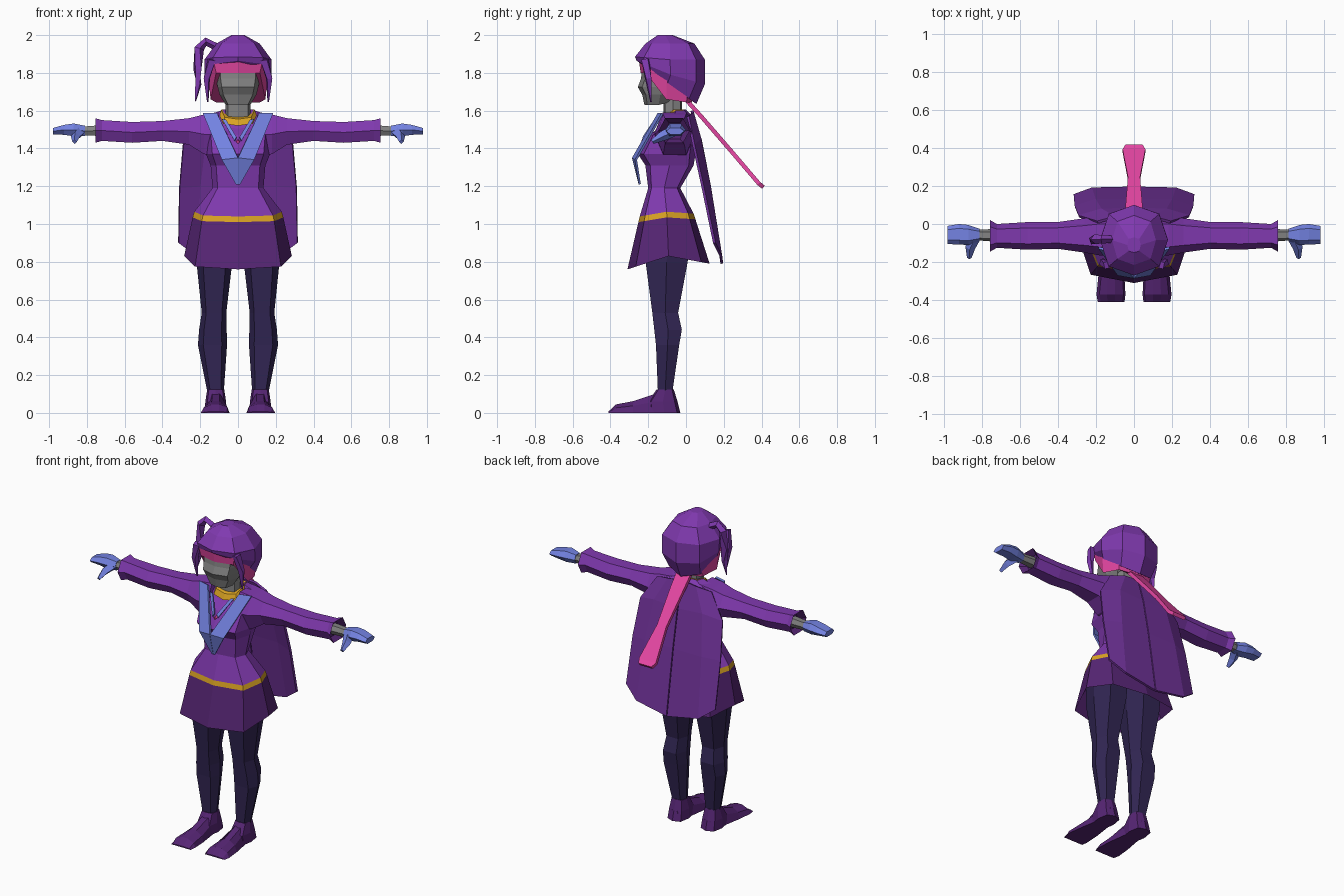
import bpy, bmesh, math
from mathutils import Vector

if "Cube" in bpy.data.objects:
    bpy.data.objects.remove(bpy.data.objects["Cube"])


def material(name, r, g, b):
    lin = [((c / 255 + 0.055) / 1.055) ** 2.4 for c in (r, g, b)]
    m = bpy.data.materials.new(name)
    m.diffuse_color = (*lin, 1)
    m.use_nodes = True
    m.node_tree.nodes["Principled BSDF"].inputs["Base Color"].default_value = m.diffuse_color
    return m


PURPLE = material("purple", 128, 57, 175)
DARK = material("dark purple", 86, 37, 116)
PINK = material("pink", 228, 70, 162)
GOLD = material("gold", 218, 163, 35)
BLUE = material("periwinkle", 115, 130, 225)
NAVY = material("dark navy", 50, 38, 84)
GREY = material("grey", 130, 130, 130)
CAPE = material("cape purple", 112, 50, 153)


def finish(name, verts, faces, mats, idx=None, mirror=False, thick=0):
    me = bpy.data.meshes.new(name)
    me.from_pydata(verts, [], faces)
    for m in mats:
        me.materials.append(m)
    if idx:
        for p, i in zip(me.polygons, idx):
            p.material_index = i
    bm = bmesh.new()
    bm.from_mesh(me)
    bmesh.ops.recalc_face_normals(bm, faces=bm.faces)
    bm.to_mesh(me)
    bm.free()
    ob = bpy.data.objects.new(name, me)
    bpy.context.collection.objects.link(ob)
    if thick:
        s = ob.modifiers.new("thickness", 'SOLIDIFY')
        s.thickness, s.offset = thick, 0
    if mirror:
        ob.modifiers.new("mirror", 'MIRROR').use_mirror_merge = False
    return ob


def loft(name, rings, mats, bands=None, mirror=False):
    """Join rings of points with quads; bands gives a material index per band."""
    n = len(rings[0])
    verts = [tuple(p) for r in rings for p in r]
    faces, idx = [], []
    bands = bands or [0] * (len(rings) - 1)
    for k, b in enumerate(bands):
        for i in range(n):
            j = (i + 1) % n
            faces.append((k * n + i, k * n + j, k * n + n + j, k * n + n + i))
            idx.append(b)
    faces += [tuple(range(n)), tuple(range(len(verts) - n, len(verts)))]
    idx += [bands[0], bands[-1]]
    return finish(name, verts, faces, mats, idx, mirror)


def squared(v, p):
    return math.copysign(abs(v) ** p, v) if abs(v) > 1e-6 else 0


def level(z, w, yf, yb, df=0, db=0, cx=0, n=8, p=0.65):
    """Horizontal ring; df and db lift its front and back."""
    pts = []
    for i in range(n):
        a = math.tau * i / n
        c, s = squared(math.cos(a), p), squared(math.sin(a), p)
        pts.append((cx + w * c, (yf + yb) / 2 + (yb - yf) / 2 * s,
                    z + (db * s if s > 0 else -df * s)))
    return pts


def upright(x, y0, y1, z0, z1, n=6):
    """Ring across the x axis."""
    return [(x, (y0 + y1) / 2 + (y1 - y0) / 2 * squared(math.cos(math.tau * i / n), .8),
             (z0 + z1) / 2 + (z1 - z0) / 2 * math.sin(math.tau * i / n) / math.sin(math.pi / 3))
            for i in range(n)]


def tube(name, path, mat, mirror=False, n=4):
    """Tapered strand along (x, y, z, radius) points."""
    rings = []
    for k, (x, y, z, r) in enumerate(path):
        a, b = path[max(k - 1, 0)], path[min(k + 1, len(path) - 1)]
        q = (Vector(b[:3]) - Vector(a[:3])).to_track_quat('Z', 'Y')
        rings.append([Vector((x, y, z)) + q @ Vector((r * math.cos(math.tau * i / n),
                      r * math.sin(math.tau * i / n), 0)) for i in range(n)])
    return loft(name, rings, [mat], mirror=mirror)


def sheet(name, rows, mat, thick, mirror=False):
    n = len(rows[0])
    faces = [(k * n + i, k * n + i + 1, k * n + n + i + 1, k * n + n + i)
             for k in range(len(rows) - 1) for i in range(n - 1)]
    return finish(name, [p for r in rows for p in r], faces, [mat], None, mirror, thick)


# Tunic, belt and skirt
loft("tunic_and_skirt", [
    level(1.605, .075, -.11, .0, -.06), level(1.575, .17, -.14, .03, -.07),
    level(1.47, .18, -.20, .06), level(1.37, .17, -.255, .05),
    level(1.31, .145, -.215, .04), level(1.19, .135, -.20, -.03),
    level(1.065, .232, -.245, .04, -.025, -.01), level(1.035, .24, -.252, .05, -.025, -.01),
    level(.83, .285, -.31, .125, -.07, -.04), level(.95, .22, -.25, .05)],
    [PURPLE, GOLD, DARK], [0, 0, 0, 0, 0, 0, 1, 2, 2])

# Neck and gold neckband
loft("neck", [level(1.50, .065, -.12, -.02), level(1.68, .065, -.12, -.02)], [GREY])
loft("neckband", [level(1.575, .098, -.15, .0, -.055), level(1.605, .088, -.135, .0, -.05)], [GOLD])

# V-shaped collar, inner trim and brooch
sheet("collar", [[(.185, -.125, 1.585), (.11, -.145, 1.585)],
                 [(.085, -.265, 1.34), (0, -.28, 1.35)],
                 [(.01, -.245, 1.21), (0, -.245, 1.21)]], BLUE, .012, True)
sheet("inner_trim", [[(.085, -.16, 1.555), (.062, -.165, 1.55)],
                     [(.018, -.23, 1.44), (.008, -.225, 1.46)]], BLUE, .009, True)
tube("brooch", [(0, -.20, 1.44, .012), (0, -.235, 1.435, .009)], PINK)

# Sleeves with hollow cuffs, wrists, gloves
loft("sleeve", [upright(.10, -.17, .05, 1.36, 1.59), upright(.18, -.165, .045, 1.37, 1.58),
                upright(.26, -.15, .03, 1.42, 1.56), upright(.40, -.13, .01, 1.44, 1.545),
                upright(.56, -.135, .01, 1.43, 1.54), upright(.72, -.125, 0, 1.44, 1.55),
                upright(.755, -.145, .02, 1.43, 1.56), upright(.72, -.11, -.01, 1.45, 1.535)],
     [PURPLE, DARK], [0, 0, 0, 0, 0, 0, 1], True)
loft("wrist", [upright(.70, -.095, -.025, 1.465, 1.525),
               upright(.83, -.085, -.03, 1.47, 1.515)], [GREY], mirror=True)
loft("glove", [upright(.81, -.09, -.025, 1.465, 1.52), upright(.87, -.11, -.005, 1.465, 1.532),
               upright(.92, -.108, 0, 1.472, 1.525), upright(.98, -.105, -.01, 1.475, 1.508)],
     [BLUE], mirror=True)
tube("thumb", [(.835, -.07, 1.49, .03), (.86, -.125, 1.465, .026), (.865, -.178, 1.435, .012)],
     BLUE, True)

# Leggings and boots
loft("legging", [level(.95, .10, -.22, .03, cx=.125, n=6), level(.80, .095, -.225, .02, cx=.125, n=6),
                 level(.53, .065, -.185, -.035, cx=.127, n=6),
                 level(.44, .073, -.175, -.015, cx=.133, n=6),
                 level(.36, .077, -.165, -.03, cx=.135, n=6),
                 level(.10, .042, -.152, -.07, cx=.118, n=6)], [NAVY], mirror=True)
loft("boot_ankle", [level(.0, .058, -.20, -.03, cx=.118), level(.06, .055, -.20, -.045, cx=.118),
                    level(.125, .045, -.155, -.065, cx=.118)], [DARK], mirror=True)
boot = [(-.05, .08, .155, .06), (-.15, .068, .165, .105), (-.28, .05, .188, .062),
        (-.37, .045, .197, .045), (-.41, .05, .19, .008)]
loft("boot_foot", [[(a, y, 0), (b, y, 0), (b - .015, y, h * .6), ((a + b) / 2 + .02, y, h),
                    ((a + b) / 2 - .02, y, h), (a + .01, y, h * .6)] for y, a, b, h in boot],
     [DARK], mirror=True)

# Split cape
sheet("cape", [[(.003, .03, 1.60), (.10, .035, 1.59), (.19, .01, 1.57)],
               [(.003, .078, 1.44), (.17, .075, 1.45), (.29, .04, 1.42)],
               [(.003, .125, 1.20), (.20, .125, 1.20), (.31, .09, 1.19)],
               [(.003, .19, .79), (.22, .185, .83), (.315, .15, .90)]], CAPE, .014, True)

# Face
loft("face", [level(1.63, .065, -.22, -.07, 0, .02), level(1.685, .098, -.232, -.04),
              level(1.725, .108, -.255, -.03), level(1.77, .115, -.238, -.02),
              level(1.86, .115, -.228, -.02)], [GREY])

# Head wrap: narrow on the brow, deep around the sides and nape
brow = level(1.66, .145, -.24, .03, 0, -.02)
brow = [(x, y, 1.80 if y < -.15 else z) for x, y, z in brow]
loft("head_wrap", [level(1.80, .16, -.25, .05, .07, -.04), brow], [PINK])
sheet("wrap_tail", [[(-w, y, z), (w, y, z)] for w, y, z in
                    [(.05, -.02, 1.68), (.045, .08, 1.57), (.032, .24, 1.385),
                     (.06, .385, 1.215), (.045, .41, 1.195)]], PINK, .022)

# Hair cap, side locks and side ponytail
loft("hair", [level(2.0, .035, -.15, -.07), level(1.955, .115, -.215, .045, p=.8),
              level(1.87, .178, -.27, .10, .015, p=.85), level(1.79, .178, -.262, .10, .075, -.05, p=.85),
              level(1.745, .152, -.25, .055, .115, -.11, p=.85)], [PURPLE])
tube("side_lock", [(.14, -.215, 1.87, .025), (.165, -.20, 1.77, .02), (.16, -.185, 1.645, .004)],
     PURPLE, True)
tube("side_ponytail", [(-.12, -.08, 1.94, .02), (-.17, -.08, 1.965, .022), (-.205, -.08, 1.93, .026),
                       (-.215, -.085, 1.82, .024), (-.21, -.09, 1.74, .018), (-.225, -.09, 1.65, .003)],
     PURPLE)
